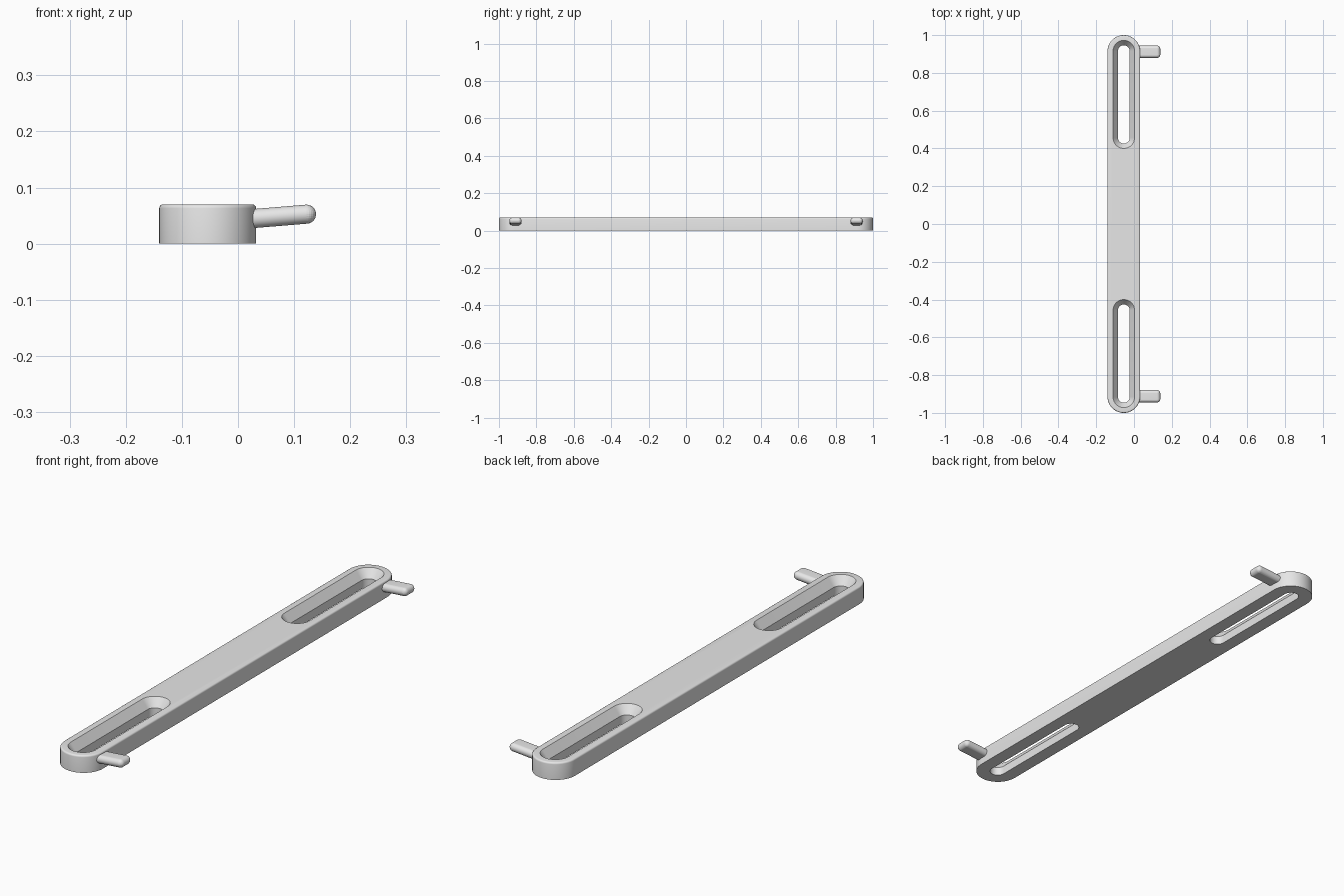
import bpy
import bmesh
from math import sin, cos, pi, radians
from mathutils import Matrix, Vector

cube = bpy.data.objects.get("Cube")
if cube:
    bpy.data.objects.remove(cube, do_unlink=True)

BAR_X = -0.054      # centre line of the bar
HEIGHT = 0.07
FILLET = 0.007
ARC_STEPS = 24

grey = bpy.data.materials.new("plain grey")
grey.use_nodes = True
grey.diffuse_color = (0.8, 0.8, 0.8, 1)
grey.node_tree.nodes["Principled BSDF"].inputs["Base Color"].default_value = (0.8, 0.8, 0.8, 1)


def make_object(name, bm):
    bmesh.ops.recalc_face_normals(bm, faces=bm.faces[:])
    mesh = bpy.data.meshes.new(name)
    bm.to_mesh(mesh)
    bm.free()
    mesh.materials.append(grey)
    obj = bpy.data.objects.new(name, mesh)
    bpy.context.collection.objects.link(obj)
    return obj


def stadium_stack(name, y_low, y_high, levels):
    """Solid with round ends through (radius, z) levels; arc centres stay fixed."""
    bm = bmesh.new()
    rings = []
    for radius, z in levels:
        ring = []
        for centre, start in ((y_high, 0), (y_low, pi)):
            for i in range(ARC_STEPS + 1):
                a = start + pi * i / ARC_STEPS
                ring.append(bm.verts.new((BAR_X + radius * cos(a), centre + radius * sin(a), z)))
        rings.append(ring)
    for low, high in zip(rings, rings[1:]):
        for i in range(len(low)):
            j = (i + 1) % len(low)
            bm.faces.new((low[i], low[j], high[j], high[i]))
    bm.faces.new(rings[0])
    bm.faces.new(rings[-1])
    return make_object(name, bm)


def smooth(obj, angle):
    bpy.ops.object.select_all(action="DESELECT")
    obj.select_set(True)
    bpy.context.view_layer.objects.active = obj
    bpy.ops.object.shade_smooth_by_angle(angle=radians(angle))


# Long bar with a rounded top edge
radius = 0.0865
levels = [(radius, 0)]
for k in range(5):
    a = pi / 2 * k / 4
    levels.append((radius - FILLET * (1 - cos(a)), HEIGHT - FILLET * (1 - sin(a))))
bar = stadium_stack("bar", -1 + radius, 1 - radius, levels)

# Countersunk slots cut through each end
slot_levels = [(0.031, -0.02), (0.031, 0.035), (0.057, HEIGHT), (0.057, HEIGHT + 0.02)]
for side in (-1, 1):
    ends = sorted((side * 0.457, side * 0.915))
    cutter = stadium_stack("slot_cutter", ends[0], ends[1], slot_levels)
    cutter.hide_render = True
    cut = bar.modifiers.new("slot", "BOOLEAN")
    cut.operation = "DIFFERENCE"
    cut.solver = "EXACT"
    cut.object = cutter
    bpy.context.view_layer.objects.active = bar
    bpy.ops.object.modifier_apply(modifier=cut.name)
    bpy.data.objects.remove(cutter, do_unlink=True)
smooth(bar, 30)

# Flattened round-ended pegs, tilted slightly upward
for name, y in (("front_peg", -0.912), ("back_peg", 0.912)):
    bm = bmesh.new()
    for x, z in ((0.025, 0.0445), (0.122, 0.0525)):
        for dy in (-0.016, 0.016):
            bmesh.ops.create_uvsphere(bm, u_segments=24, v_segments=16, radius=0.017,
                                      matrix=Matrix.Translation(Vector((x, y + dy, z))))
    hull = bmesh.ops.convex_hull(bm, input=bm.verts[:])
    inner = {v for v in hull["geom_interior"] + hull["geom_unused"]
             if isinstance(v, bmesh.types.BMVert)}
    bmesh.ops.delete(bm, geom=list(inner), context="VERTS")
    smooth(make_object(name, bm), 40)
